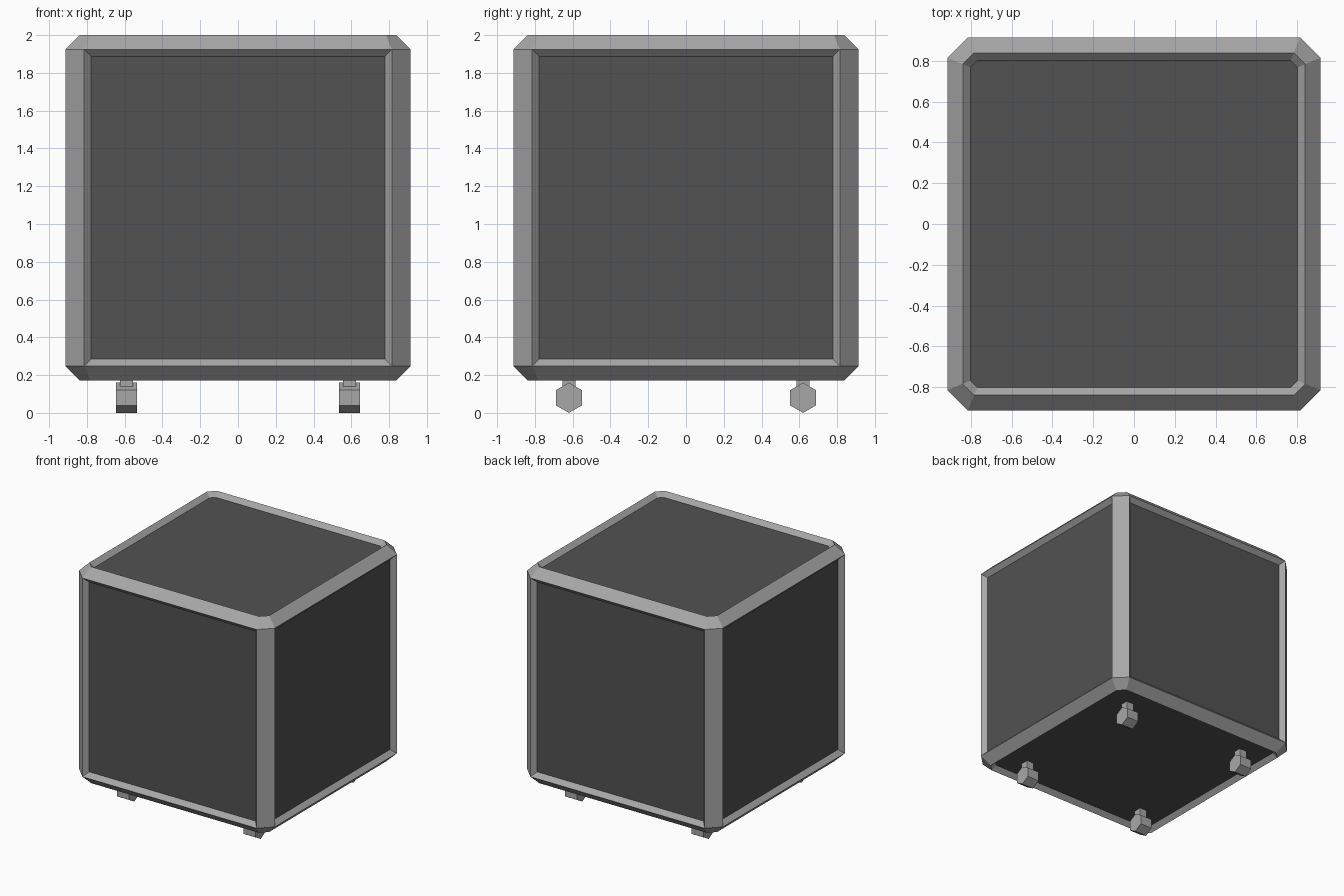
import bpy
import bmesh
from math import radians
from mathutils import Matrix, Vector

old = bpy.data.objects.get("Cube")
if old:
    bpy.data.objects.remove(old, do_unlink=True)


def make_material(name, value):
    mat = bpy.data.materials.new(name)
    mat.use_nodes = True
    colour = (value, value, value, 1)
    mat.diffuse_color = colour
    mat.node_tree.nodes["Principled BSDF"].inputs["Base Color"].default_value = colour
    return mat


frame_grey = make_material("frame grey", 0.39)
panel_grey = make_material("dark panel grey", 0.085)


def add_object(name, bm, *materials):
    mesh = bpy.data.meshes.new(name)
    bm.to_mesh(mesh)
    bm.free()
    for mat in materials:
        mesh.materials.append(mat)
    obj = bpy.data.objects.new(name, mesh)
    bpy.context.collection.objects.link(obj)
    return obj


# Chamfered crate body with a sunken panel on each of the six sides
bm = bmesh.new()
bmesh.ops.create_cube(bm, size=1.828, matrix=Matrix.Translation((0, 0, 1.086)))
uprights = [e for e in bm.edges
            if abs(e.verts[0].co.z - e.verts[1].co.z) > 1]
bmesh.ops.bevel(bm, geom=uprights, offset=0.1, offset_type='OFFSET',
                segments=1, affect='EDGES')
rims = [e for e in bm.edges
        if abs(e.verts[0].co.z - e.verts[1].co.z) < 0.01]
bmesh.ops.bevel(bm, geom=rims, offset=0.075, offset_type='OFFSET',
                segments=1, affect='EDGES')
bm.normal_update()
panels = [f for f in bm.faces if max(abs(c) for c in f.normal) > 0.99]
bmesh.ops.inset_individual(bm, faces=panels, thickness=0.037, depth=-0.037,
                           use_even_offset=True)
for face in panels:
    face.material_index = 1
add_object("crate_body", bm, frame_grey, panel_grey)

# Four casters: a six-sided wheel on a short square stem
wheel_turn = Matrix.Rotation(radians(90), 4, 'Y') @ Matrix.Rotation(radians(30), 4, 'Z')
for side, sx in (("left", 1), ("right", -1)):
    for end, sy in (("front", -1), ("back", 1)):
        spot = Vector((sx * 0.59, sy * 0.62, 0))
        bm = bmesh.new()
        bmesh.ops.create_cone(
            bm, cap_ends=True, segments=6, radius1=0.08, radius2=0.08, depth=0.112,
            matrix=Matrix.Translation(spot + Vector((0, 0, 0.08))) @ wheel_turn)
        add_object(f"{end}_{side}_wheel", bm, frame_grey)
        bm = bmesh.new()
        bmesh.ops.create_cube(
            bm, size=1,
            matrix=Matrix.Translation(spot + Vector((0, 0, 0.17)))
            @ Matrix.Diagonal((0.068, 0.068, 0.1, 1)))
        add_object(f"{end}_{side}_stem", bm, frame_grey)
